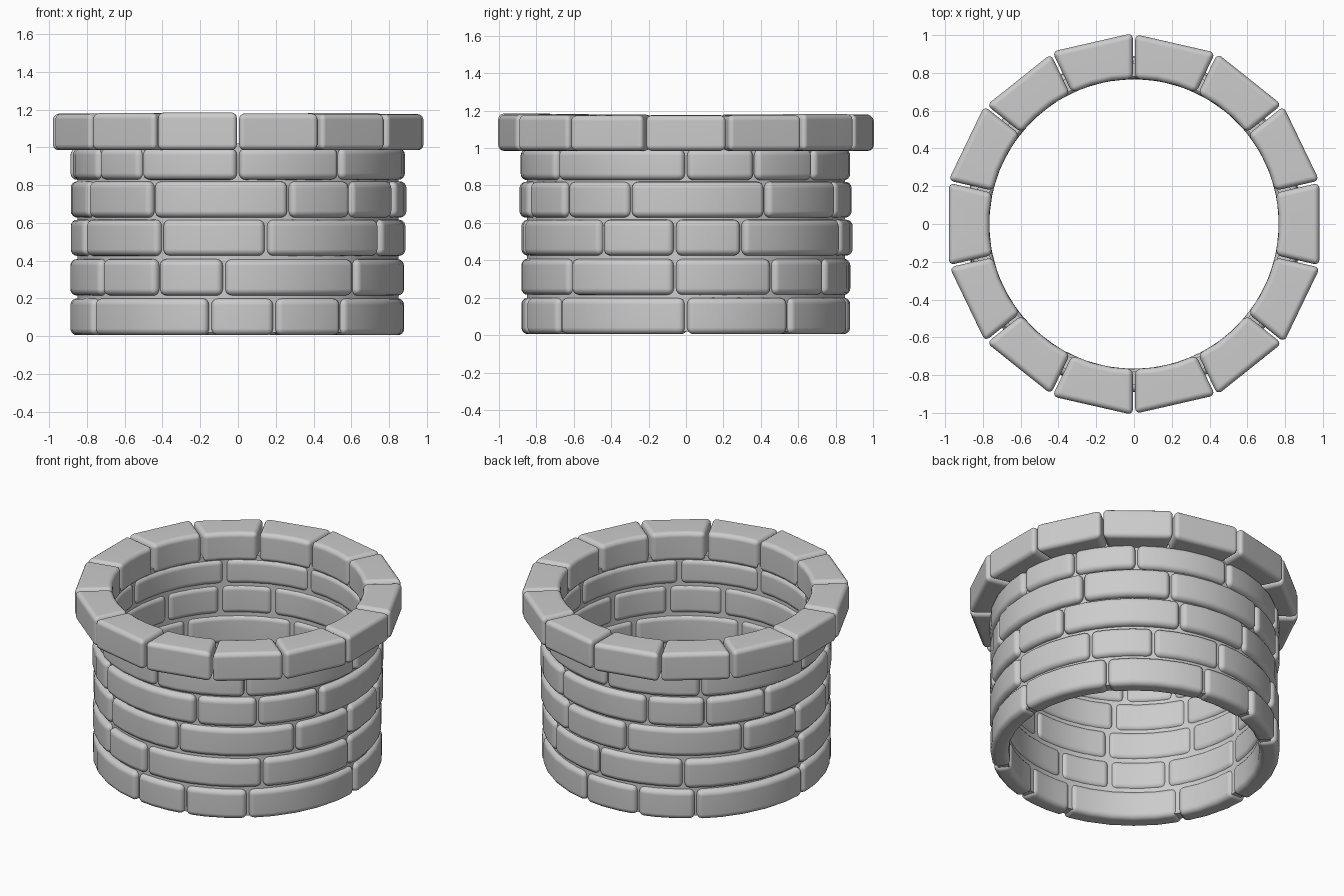
import bpy, bmesh, random
from math import sin, cos, pi, radians, ceil

if "Cube" in bpy.data.objects:
    bpy.data.objects.remove(bpy.data.objects["Cube"])

random.seed(4)


def polar(r, a, z):
    # angle 0 faces the front (-y), growing towards +x
    return (r * sin(a), -r * cos(a), z)


def add_stone(bm, a0, a1, r_in, r_out, z0, z1, flat=False, gap=0.012):
    """One curved block; flat=True gives it a straight outer face."""
    n = max(2, ceil((a1 - a0) / radians(11)))
    mid, half = (a0 + a1) / 2, (a1 - a0) / 2
    rings = []
    for i in range(n + 1):
        t = 2 * i / n - 1
        ring = []
        for r, z in ((r_in, z0), (r_out, z0), (r_out, z1), (r_in, z1)):
            d = t * (half - gap / 2 / r)
            rr = r * cos(half) / cos(d) if flat and r == r_out else r
            ring.append(bm.verts.new(polar(rr, mid + d, z)))
        rings.append(ring)
    for p, q in zip(rings, rings[1:]):
        for k in range(4):
            m = (k + 1) % 4
            bm.faces.new((p[k], p[m], q[m], q[k]))
    bm.faces.new(rings[0])
    bm.faces.new(rings[-1][::-1])


def finish(bm, name, bevel=0):
    bmesh.ops.recalc_face_normals(bm, faces=bm.faces)
    me = bpy.data.meshes.new(name)
    bm.to_mesh(me)
    bm.free()
    ob = bpy.data.objects.new(name, me)
    bpy.context.collection.objects.link(ob)
    for p in me.polygons:
        p.use_smooth = True
    if bevel:
        mod = ob.modifiers.new("rounding", "BEVEL")
        mod.width = bevel
        mod.segments = 4
        mod.limit_method = "ANGLE"
        mod.angle_limit = radians(45)
        wn = ob.modifiers.new("normals", "WEIGHTED_NORMAL")
        wn.keep_sharp = False
    return ob


# Wall courses: height range and joint angles in degrees
courses = [
    (0.005, 0.200, (13, 39, 90, 129, 170, 195, 219, 269, 300, 350)),
    (0.215, 0.408, (45, 86, 122, 148, 177, 214, 268, 305, 331, 355)),
    (0.425, 0.617, (10, 59, 86, 110, 159, 190, 239, 266, 293, 332)),
    (0.628, 0.820, (18, 43, 70, 119, 155, 199, 223, 249, 296, 329)),
    (0.828, 0.995, (0, 38, 90, 115, 141, 181, 221, 270, 302, 324)),
]
for i, (z0, z1, joints) in enumerate(courses):
    bm = bmesh.new()
    for a, b in zip(joints, joints[1:] + (joints[0] + 360,)):
        add_stone(bm, radians(a), radians(b), 0.768,
                  0.885 + random.uniform(-0.008, 0.008), z0, z1)
    finish(bm, f"wall_course_{i + 1}", 0.035)

# Rim of wider flat-fronted stones
bm = bmesh.new()
step = 2 * pi / 14
for i in range(14):
    add_stone(bm, i * step, (i + 1) * step, 0.768,
              1.008 + random.uniform(-0.005, 0.005),
              0.985, 1.178 + random.uniform(-0.005, 0.007), flat=True)
finish(bm, "rim_stones", 0.03)

# Mortar shell filling the joints
bm = bmesh.new()
profile = ((0.782, 0.02), (0.85, 0.02), (0.85, 1.02), (0.782, 1.02))
N = 64
rings = [[bm.verts.new(polar(r, 2 * pi * i / N, z)) for r, z in profile]
         for i in range(N)]
for i in range(N):
    p, q = rings[i], rings[(i + 1) % N]
    for k in range(4):
        m = (k + 1) % 4
        bm.faces.new((p[k], p[m], q[m], q[k]))
mortar = finish(bm, "mortar")
bpy.context.view_layer.objects.active = mortar
mortar.select_set(True)
bpy.ops.object.shade_smooth_by_angle(angle=radians(35))
